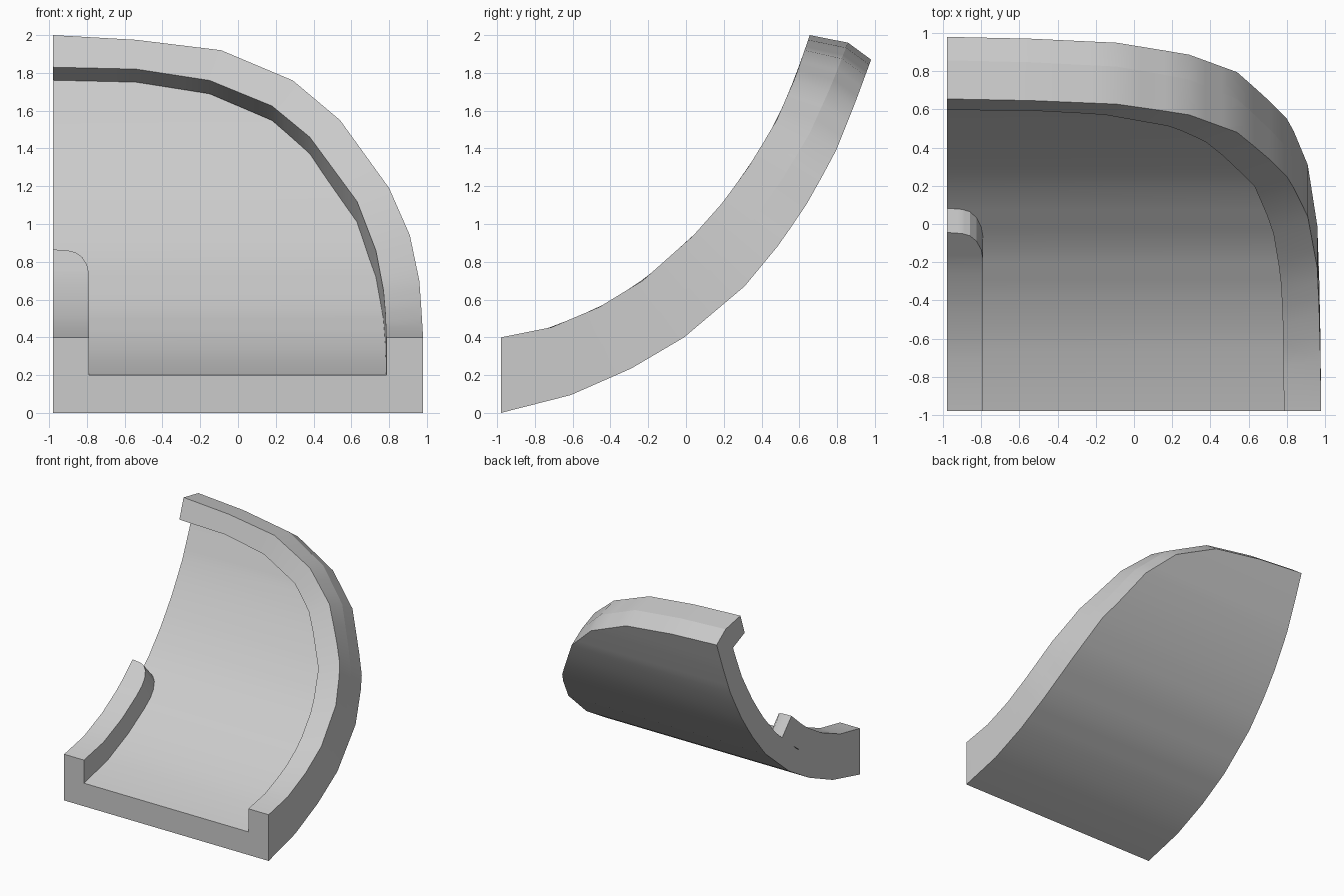
import bpy, bmesh, math

if "Cube" in bpy.data.objects:
    bpy.data.objects.remove(bpy.data.objects["Cube"])

# Bent cross-section: rim-top (y, z) paired with the matching back-surface (y, z)
PROFILE = [
    (-.98, .40, -.98, .00), (-.85, .417, -.80, .03), (-.72, .45, -.62, .09),
    (-.46, .56, -.29, .235), (-.23, .70, -.01, .40), (.04, .94, .31, .67),
    (.20, 1.12, .50, .90), (.35, 1.33, .655, 1.13), (.48, 1.55, .795, 1.39),
    (.58, 1.78, .895, 1.64), (.655, 2.0, .98, 1.87)]


def bent_point(x, z, depth, outer):
    """Point on the bent plate; z is the rim-top height, depth 0 = back, 1 = rim top."""
    for a, b in zip(PROFILE, PROFILE[1:]):
        if z <= b[1] + 1e-6:
            break
    f = (z - a[1]) / (b[1] - a[1])
    ty, tz, by, bz = (p + (q - p) * f for p, q in zip(a, b))
    y, h = by + (ty - by) * depth, bz + (tz - bz) * depth
    if outer and depth == .5:                  # slight crown on the upper edge
        w = min(1, max(0, (z - 1.2) / .8))
        y, h = y + .04 * w, h + .025 * w
    return x, y, h


def refine(path, n=3):
    out = []
    for a, b in zip(path, path[1:]):
        out += [(a[0] + (b[0] - a[0]) * i / n, a[1] + (b[1] - a[1]) * i / n)
                for i in range(n)]
    return out + [path[-1]]


def slab(name, left, right, low, high, crown=False):
    """Closed strip between two outlines, bent along the profile."""
    bm = bmesh.new()
    rows = []
    for l, r in zip(left, right):
        end = crown and l == r
        rows.append([bm.verts.new(bent_point(*l, low, end)),
                     bm.verts.new(bent_point(*r, low, crown)),
                     bm.verts.new(bent_point(*r, high, crown)),
                     bm.verts.new(bent_point(*l, high, end))])
    for a, b in zip(rows, rows[1:]):
        for i in range(4):
            j = (i + 1) % 4
            bm.faces.new((a[i], a[j], b[j], b[i]))
    bm.faces.new(rows[0])
    bm.faces.new(rows[-1])
    bmesh.ops.remove_doubles(bm, verts=bm.verts, dist=1e-4)
    bmesh.ops.recalc_face_normals(bm, faces=bm.faces)
    mesh = bpy.data.meshes.new(name)
    bm.to_mesh(mesh)
    bm.free()
    ob = bpy.data.objects.new(name, mesh)
    bpy.context.collection.objects.link(ob)
    bpy.ops.object.select_all(action='DESELECT')
    ob.select_set(True)
    bpy.context.view_layer.objects.active = ob
    bpy.ops.object.shade_smooth_by_angle(angle=math.radians(20))
    return ob


# Outlines as (x, rim-top height)
outer = refine([(.98, .40), (.97, .56), (.96, .70), (.91, .94), (.80, 1.19),
                (.54, 1.55), (.29, 1.76), (-.09, 1.92), (-.54, 1.975), (-.98, 2.0)])
inner = refine([(.785, .40), (.78, .53), (.77, .65), (.73, .86), (.63, 1.12),
                (.38, 1.46), (.18, 1.625), (-.15, 1.76), (-.54, 1.82), (-.98, 1.83)])
rib = refine([(-.79, .40), (-.79, .56), (-.79, .74), (-.80, .785), (-.825, .825),
              (-.86, .85), (-.90, .86), (-.98, .865)])


def left_edge(path):
    return [(-.98, z) for _, z in path]


# Curved base plate, raised outer rim, short rounded rib on the cut edge
slab("curved_plate", left_edge(outer), outer, 0, .5, crown=True)
slab("outer_rim", inner, outer, .5, 1, crown=True)
slab("short_rib", left_edge(rib), rib, .5, 1)
